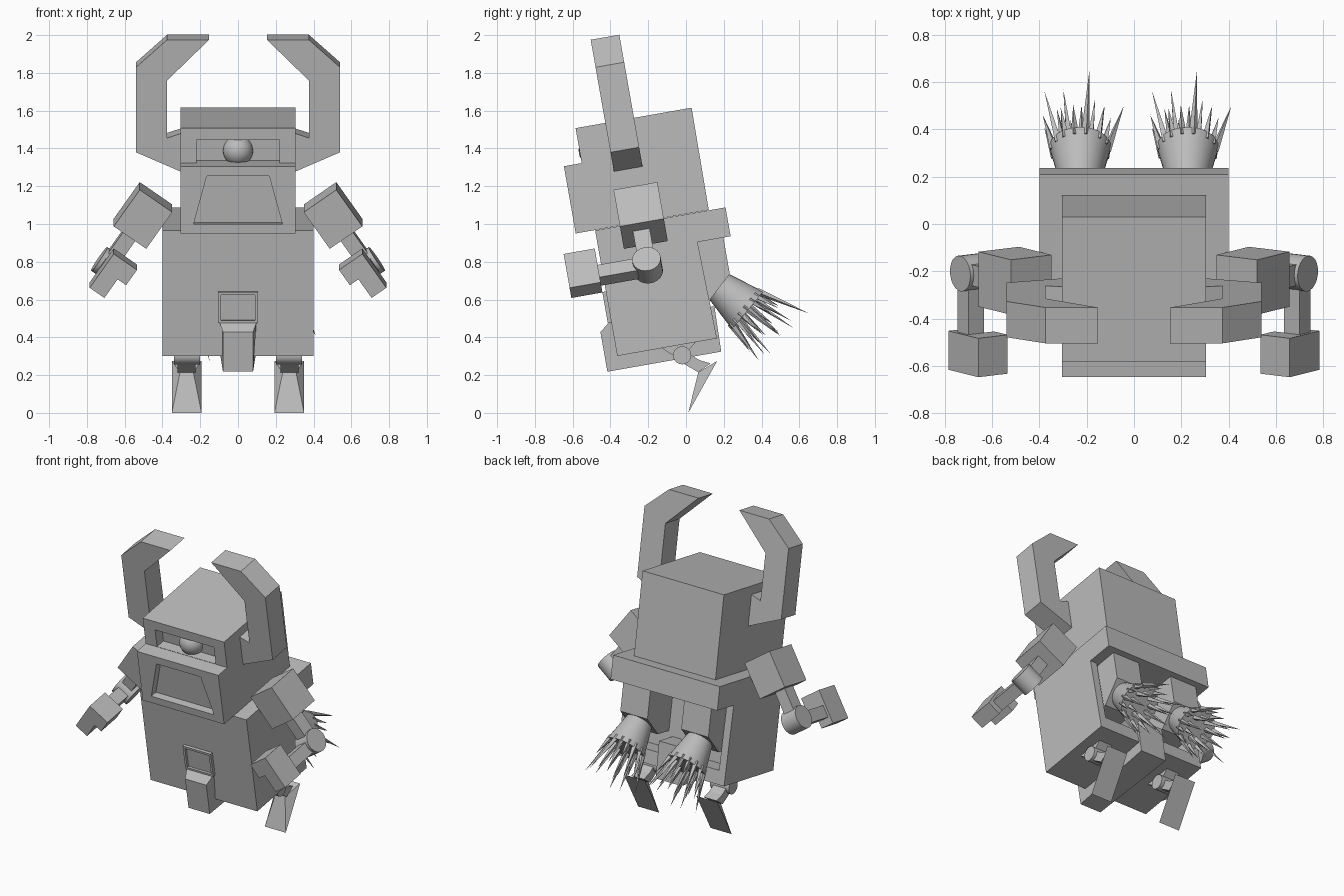
import bpy, bmesh, math, random
from mathutils import Matrix, Vector

random.seed(4)
if "Cube" in bpy.data.objects:
    bpy.data.objects.remove(bpy.data.objects["Cube"])

GREY = bpy.data.materials.new("plain_grey")
GREY.use_nodes = True
GREY.diffuse_color = (0.5, 0.5, 0.5, 1)
GREY.node_tree.nodes["Principled BSDF"].inputs["Base Color"].default_value = (0.5, 0.5, 0.5, 1)

LEAN = Matrix.Rotation(math.radians(10), 4, "X")   # whole body leans forward
UPRIGHT = Matrix.Identity(4)
SIDES = (("left", 1), ("right", -1))


def finish(name, bm, matrix=LEAN, side=1):
    """Turn a bmesh into an object, placed by matrix and flipped for the right side."""
    bm.transform(Matrix.Diagonal((side, 1, 1, 1)) @ matrix)
    bmesh.ops.recalc_face_normals(bm, faces=bm.faces)
    mesh = bpy.data.meshes.new(name)
    bm.to_mesh(mesh)
    bm.free()
    mesh.materials.append(GREY)
    obj = bpy.data.objects.new(name, mesh)
    bpy.context.collection.objects.link(obj)
    return obj


def prism(points, lo, hi, along="x"):
    """Extrude a profile along x (points are y, z) or along y (points are x, z)."""
    bm = bmesh.new()
    put = (lambda p, d: (d, p[0], p[1])) if along == "x" else (lambda p, d: (p[0], d, p[1]))
    near = [bm.verts.new(put(p, lo)) for p in points]
    far = [bm.verts.new(put(p, hi)) for p in points]
    bm.faces.new(near)
    bm.faces.new(far[::-1])
    for i in range(len(points)):
        j = (i + 1) % len(points)
        bm.faces.new((near[j], near[i], far[i], far[j]))
    return bm


def rect(a0, a1, b0, b1):
    return [(a0, b0), (a1, b0), (a1, b1), (a0, b1)]


def tube(start, end, r1, r2, sides=24, smooth=True):
    """Cylinder or cone between two points."""
    start, end = Vector(start), Vector(end)
    axis = end - start
    bm = bmesh.new()
    bmesh.ops.create_cone(bm, cap_ends=True, segments=sides, radius1=r1, radius2=r2, depth=axis.length)
    for f in bm.faces:
        f.smooth = smooth and len(f.verts) == 4
    turn = axis.to_track_quat("Z", "Y").to_matrix().to_4x4()
    bm.transform(Matrix.Translation((start + end) / 2) @ turn)
    return bm


def carve(obj, bm):
    """Cut a recess and keep only the result."""
    cutter = finish("recess_cutter", bm)
    cutter.hide_render = True
    mod = obj.modifiers.new("recess", "BOOLEAN")
    mod.object, mod.operation, mod.solver = cutter, "DIFFERENCE", "EXACT"
    bpy.context.view_layer.update()
    graph = bpy.context.evaluated_depsgraph_get()
    mesh = bpy.data.meshes.new_from_object(obj.evaluated_get(graph))
    obj.modifiers.clear()
    obj.data = mesh
    bpy.data.objects.remove(cutter)


# Head with eye slot and mouth
head = finish("head", prism([(-0.41, 1.037), (0.305, 1.037), (0.31, 1.586), (-0.314, 1.586),
                             (-0.314, 1.398), (-0.41, 1.398)], -0.305, 0.305))
carve(head, prism(rect(-0.22, 0.22, 1.4, 1.523), -0.5, -0.245, "y"))
carve(head, prism([(-0.235, 1.087), (0.235, 1.087), (0.165, 1.346), (-0.165, 1.346)], -0.5, -0.36, "y"))
eye = bmesh.new()
bmesh.ops.create_uvsphere(eye, u_segments=24, v_segments=14, radius=0.08)
for f in eye.faces:
    f.smooth = True
finish("eye", eye, LEAN @ Matrix.Translation((0, -0.24, 1.452)))

# Torso with overhanging collar and rear bay
torso = finish("torso", prism([(-0.306, 0.36), (0.23, 0.36), (0.217, 0.88), (0.395, 0.88),
                               (0.395, 1.035), (-0.306, 1.035)], -0.4, 0.4))
carve(torso, prism(rect(0.1, 0.3, 0.45, 0.879), -0.35, 0.35))

# Belt buckle and the block between the legs
buckle = finish("buckle", prism(rect(-0.105, 0.105, 0.54, 0.707), -0.325, -0.2, "y"))
carve(buckle, prism(rect(-0.09, 0.09, 0.553, 0.692), -0.5, -0.31, "y"))
groin = prism([(-0.3, 0.54), (-0.322, 0.54), (-0.372, 0.5), (-0.372, 0.287),
               (0.24, 0.287), (0.246, 0.53), (0.1, 0.53)], -0.097, 0.097)
for v in groin.verts:
    if v.co.y < -0.35:
        v.co.x *= 0.82
finish("groin_block", groin)

# Directions of the lowered arm: across it and down it
ARM = math.radians(35)
ACROSS = Vector((math.cos(ARM), math.sin(ARM)))
DOWN = Vector((math.sin(ARM), -math.cos(ARM)))


def arm_shape(cx, cz, pts):
    return [tuple(Vector((cx, cz)) + ACROSS * a + DOWN * d) for a, d in pts]


for label, s in SIDES:
    # Horn
    finish(label + "_horn", prism([(0.28, 1.314), (0.54, 1.428), (0.54, 1.885), (0.375, 2.033),
                                   (0.153, 2.033), (0.375, 1.814), (0.375, 1.505), (0.28, 1.537)],
                                  -0.154, 0, "y"), side=s)
    # Arm
    finish(label + "_shoulder", prism(arm_shape(0.503, 1.071, rect(-0.105, 0.105, -0.12, 0.12)),
                                      -0.173, 0.063, "y"), side=s)
    finish(label + "_upper_arm", prism(arm_shape(0.503, 1.071, rect(-0.04, 0.04, 0.1, 0.32)),
                                       -0.11, -0.02, "y"), side=s)
    finish(label + "_elbow", tube((0.637, -0.065, 0.771), (0.735, -0.065, 0.839), 0.076, 0.076), side=s)
    finish(label + "_forearm", prism(arm_shape(0.69, 0.797, rect(-0.04, 0.04, -0.04, 0.04)),
                                     -0.34, -0.065, "y"), side=s)
    finish(label + "_hand", prism(arm_shape(0.535, 0.855, [(0, 0), (0.15, 0), (0.15, 0.222), (0.055, 0.222),
                                                           (0.055, 0.1), (0, 0.1)]), -0.492, -0.325, "y"), side=s)
    # Leg: bracket, hip axle, link and wedge foot
    finish(label + "_leg_bracket", prism([(-0.14, 0.35), (-0.03, 0.28), (0.06, 0.385)], 0.22, 0.32), UPRIGHT, s)
    finish(label + "_hip_axle", tube((0.2, -0.02, 0.305), (0.34, -0.02, 0.305), 0.048, 0.048), UPRIGHT, s)
    finish(label + "_leg_link", prism([(-0.02, 0.335), (-0.02, 0.265), (0.065, 0.215), (0.13, 0.262),
                                       (0.07, 0.28)], 0.225, 0.32), UPRIGHT, s)
    foot = prism([(0.165, 0.275), (0.065, 0.215), (0.012, 0)], 0.193, 0.35)
    for v in foot.verts:
        if 0.2 < v.co.z < 0.25:
            v.co.x = 0.272 + (v.co.x - 0.272) * 0.45
    finish(label + "_foot", foot, UPRIGHT, s)
    # Thruster mount
    finish(label + "_thruster_mount", prism([(0.08, 0.9), (0.356, 0.9), (0.356, 0.684), (0.22, 0.56),
                                             (0.08, 0.56)], 0.127, 0.33), side=s)

# Thruster nozzles with spiky flames, the same on both sides
AXIS = Vector((0, 0.77, -0.64)).normalized()
LIFT = Vector((0, 0.64, 0.77)).normalized()


def flame(mouth, rings):
    bm = bmesh.new()
    for count, base_r, tip_r, short, long in rings:
        for i in range(count):
            ang = 2 * math.pi * (i + 0.3 * random.random()) / count
            out = Vector((math.cos(ang), 0, 0)) + LIFT * math.sin(ang)
            side = out.cross(AXIS)
            reach = long * random.uniform(0.85, 1.1) if i % 3 == 0 else short * random.uniform(0.8, 1.3)
            w = 2.6 * base_r / count
            foot = mouth + out * base_r - AXIS * 0.03
            tip = mouth + out * (base_r + (tip_r - base_r) * reach / long) + AXIS * reach
            base = [bm.verts.new(foot + d) for d in (side * w, out * 0.02, -side * w, out * -0.02)]
            top = bm.verts.new(tip)
            bm.faces.new(base)
            for k in range(4):
                bm.faces.new((base[k], base[(k + 1) % 4], top))
    return bm


for label, s in SIDES:
    near, mouth = Vector((s * 0.2275, 0.165, 0.677)), Vector((s * 0.2275, 0.327, 0.543))
    finish(label + "_nozzle", tube(near, mouth, 0.082, 0.13, 32), UPRIGHT)
    random.seed(4)
    finish(label + "_flame", flame(mouth, [(15, 0.11, 0.195, 0.12, 0.25), (9, 0.065, 0.11, 0.16, 0.25)]), UPRIGHT)
